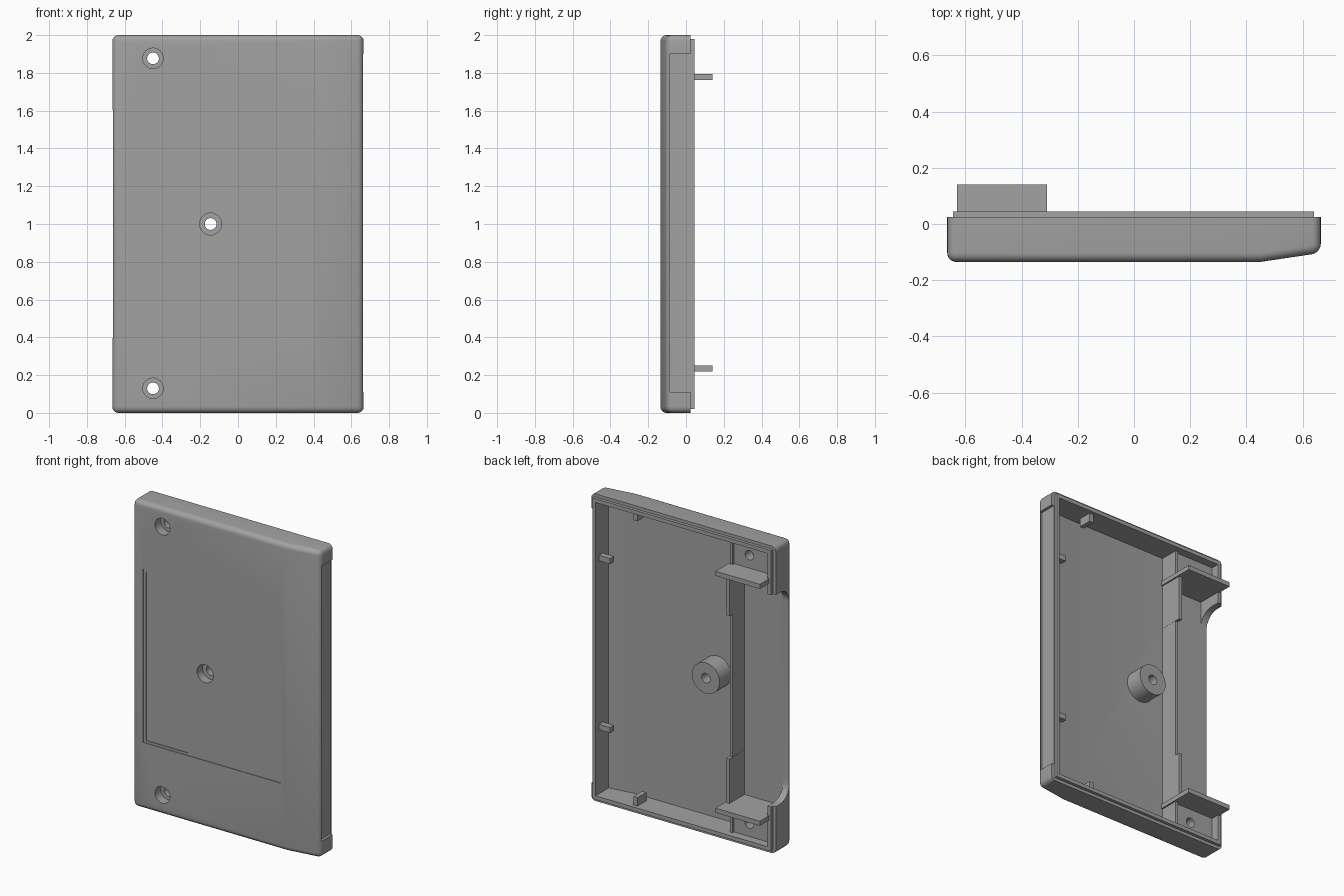
import bpy, bmesh, math
from mathutils import Matrix

if "Cube" in bpy.data.objects:
    bpy.data.objects.remove(bpy.data.objects["Cube"])

grey = bpy.data.materials.new("plain_grey")
grey.use_nodes = True
COLOUR = (0.36, 0.36, 0.36, 1)
grey.diffuse_color = COLOUR
grey.node_tree.nodes["Principled BSDF"].inputs["Base Color"].default_value = COLOUR


def finish(name, bm):
    bmesh.ops.recalc_face_normals(bm, faces=bm.faces)
    mesh = bpy.data.meshes.new(name)
    bm.to_mesh(mesh)
    bm.free()
    mesh.materials.append(grey)
    obj = bpy.data.objects.new(name, mesh)
    bpy.context.collection.objects.link(obj)
    return obj


def prism(name, outline, z0, z1, bevel=0, keep=None, segments=5):
    """Extrude an xy outline upward and round the edges chosen by keep."""
    bm = bmesh.new()
    base = bm.faces.new([bm.verts.new((x, y, z0)) for x, y in outline])
    new = bmesh.ops.extrude_face_region(bm, geom=[base])["geom"]
    bmesh.ops.translate(bm, vec=(0, 0, z1 - z0),
                        verts=[v for v in new if isinstance(v, bmesh.types.BMVert)])
    if bevel:
        edges = [e for e in bm.edges if keep(e.verts[0].co, e.verts[1].co)]
        bmesh.ops.bevel(bm, geom=edges, offset=bevel, segments=segments,
                        profile=0.5, affect='EDGES')
    return finish(name, bm)


def box(name, x, y, z, bevel=0, keep=None):
    corners = [(x[0], y[0]), (x[1], y[0]), (x[1], y[1]), (x[0], y[1])]
    return prism(name, corners, z[0], z[1], bevel, keep, 8)


def cylinder(name, x, z, radius, y0, y1):
    bm = bmesh.new()
    bmesh.ops.create_cone(bm, cap_ends=True, segments=40, radius1=radius,
                          radius2=radius, depth=y1 - y0)
    turn = Matrix.Translation((x, (y0 + y1) / 2, z)) @ Matrix.Rotation(math.pi / 2, 4, 'X')
    bmesh.ops.transform(bm, matrix=turn, verts=bm.verts)
    return finish(name, bm)


def combine(target, tool, operation='DIFFERENCE'):
    """Apply a boolean and remove the helper."""
    tool.hide_render = True
    mod = target.modifiers.new("cut", 'BOOLEAN')
    mod.operation, mod.solver, mod.object = operation, 'EXACT', tool
    bpy.context.view_layer.objects.active = target
    bpy.ops.object.modifier_apply(modifier=mod.name)
    bpy.data.objects.remove(tool)


BACK, FRONT, FLOOR, LIP = 0.025, -0.135, -0.115, 0.045


# Outer shell with a sloped strip beside the left edge
def rounded(a, b):
    rear = a.y > 0 and b.y > 0
    crease = abs(a.x - 0.45) < 0.01 and abs(b.x - 0.45) < 0.01
    return not rear and not crease


shell = prism("shell", [(-0.665, BACK), (-0.665, FRONT), (0.45, FRONT),
                        (0.665, -0.103), (0.665, BACK)], 0, 2, 0.032, rounded)

# Raised lip around the open back, then the hollow inside
combine(shell, box("lip", (-0.645, 0.641), (-0.05, LIP), (0.02, 1.98)), 'UNION')
combine(shell, prism("hollow", [(-0.62, 0.1), (-0.62, FLOOR), (0.45, FLOOR),
                                (0.62, -0.09), (0.62, 0.1)], 0.045, 1.955))

# Wide side opening with rounded inner corners
combine(shell, box("opening", (-0.75, -0.6), (FLOOR, 0.2), (0.31, 1.69), 0.1,
                   lambda a, b: a.y < 0 and b.y < 0 and abs(a.x - b.x) > 0.1))

# Shallow grip strip on the opposite side
combine(shell, box("grip_strip", (0.648, 0.75), (-0.085, BACK + 0.001), (0.11, 1.9)))

# Label panel and its deeper strip on the front
combine(shell, box("label_panel", (-0.59, 0.4), (-0.2, FRONT + 0.004), (0.435, 1.565)))
combine(shell, box("label_strip", (-0.57, -0.27), (-0.2, FRONT + 0.009), (0.45, 1.55)))

# Screw supports: a central post and a block in each corner
centre_post = cylinder("centre_post", -0.145, 1, 0.1, FLOOR - 0.005, 0.003)
blocks = [box(name, (-0.63, -0.33), (FLOOR - 0.005, -0.01), z)
          for name, z in (("upper_screw_block", (1.77, 1.97)),
                          ("lower_screw_block", (0.03, 0.23)))]

# Screw holes with counterbores
for part, x, z, wide in ((centre_post, -0.145, 1, 0.058),
                         (blocks[0], -0.45, 1.877, 0.054),
                         (blocks[1], -0.45, 0.13, 0.054)):
    for piece in (shell, part):
        combine(piece, cylinder("counterbore", x, z, wide, -0.3, -0.075))
        combine(piece, cylinder("screw_hole", x, z, 0.031, -0.3, 0.3))

# Inner dividing wall, taller near both ends
parts = [shell, centre_post, *blocks]
parts.append(box("divider", (-0.34, -0.32), (FLOOR - 0.005, 0.005), (0.03, 1.97)))
for name, z in (("lower_divider_end", (0.235, 0.54)), ("upper_divider_end", (1.47, 1.775))):
    parts.append(box(name, (-0.341, -0.319), (FLOOR - 0.004, 0.04), z))

# Guide fins standing out of the back
for name, z in (("lower_fin", 0.235), ("upper_fin", 1.778)):
    parts.append(box(name, (-0.63, -0.31), (FLOOR - 0.003, 0.14), (z - 0.015, z + 0.015)))

# Small pegs on the side wall and ribs on the end walls
for name, z in (("lower_peg", 0.48), ("upper_peg", 1.58)):
    parts.append(box(name, (0.54, 0.63), (-0.03, 0.01), (z - 0.018, z + 0.018)))
for name, z in (("bottom_rib", (0.035, 0.1)), ("top_rib", (1.9, 1.965))):
    parts.append(box(name, (0.335, 0.365), (-0.07, 0.02), z))

# Smooth rounded edges, keep hard corners
for obj in parts:
    bpy.ops.object.select_all(action='DESELECT')
    obj.select_set(True)
    bpy.context.view_layer.objects.active = obj
    bpy.ops.object.shade_smooth_by_angle(angle=math.radians(30))
